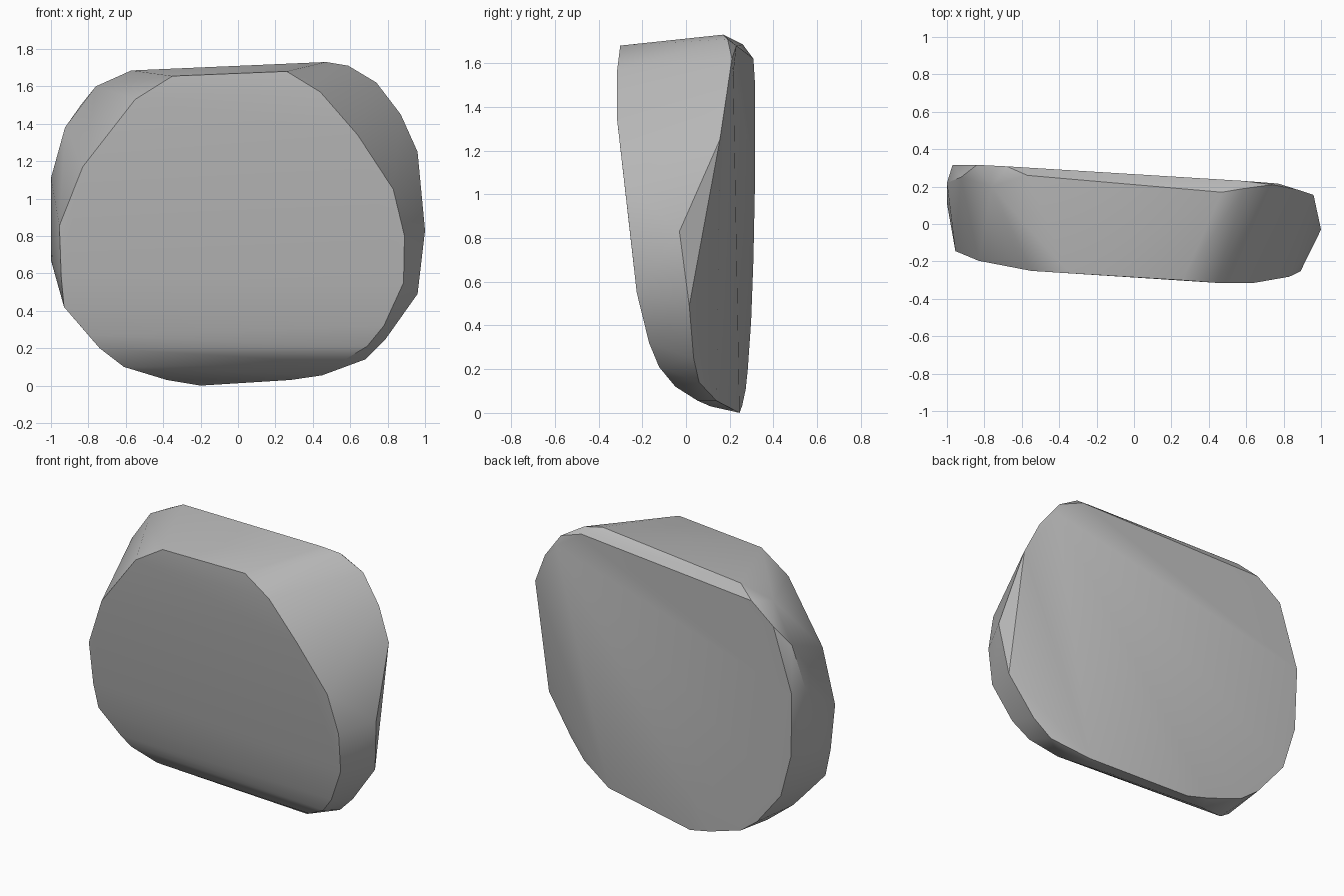
import bpy
import bmesh
import math

# Remove the default object
default_cube = bpy.data.objects.get("Cube")
if default_cube:
    bpy.data.objects.remove(default_cube, do_unlink=True)

# Front face leans forward with height: (height, depth) profile
FRONT_PROFILE = [(0, .2), (.03, .13), (.05, .09), (.12, -.015), (.21, -.08),
                 (.32, -.12), (.55, -.17), (.82, -.2), (1.05, -.23),
                 (1.34, -.275), (1.57, -.287), (1.7, -.284)]

# Sideways twist shared by the front and back faces
TWIST = -.0625


def front_depth(x, z):
    """Depth of the rounded front surface at a given place."""
    for (z0, y0), (z1, y1) in zip(FRONT_PROFILE, FRONT_PROFILE[1:]):
        if z0 <= z <= z1:
            return y0 + (y1 - y0) * (z - z0) / (z1 - z0) + TWIST * x
    return FRONT_PROFILE[-1][1] + TWIST * x


def back_depth(x, z):
    """Depth of the nearly flat back surface at a given place."""
    return .235 + TWIST * x + .019 * z


# Outline of the front face, clockwise from the top
front_outline = [(-.35, 1.655), (.26, 1.68), (.44, 1.57), (.64, 1.34), (.83, 1.05),
                 (.89, .8), (.885, .55), (.78, .32), (.69, .21), (.54, .12),
                 (.45, .055), (.28, .03), (-.38, .03), (-.61, .1), (-.74, .2),
                 (-.8, .27), (-.93, .42), (-.945, .58), (-.955, .855),
                 (-.83, 1.17), (-.55, 1.53)]

# Widest rim around the stone, with its own depth
rim = [(-.57, .26, 1.685), (.47, .17, 1.73), (.59, .19, 1.71), (.74, .21, 1.62),
       (.87, .185, 1.45), (.96, .155, 1.25), (1, -.03, .83), (.96, .015, .49),
       (.79, .035, .25), (.68, .06, .14), (.45, .14, .055), (-.2, .245, 0),
       (-1, .11, .67), (-1, .22, 1.11), (-.925, .25, 1.38), (-.76, .2, 1.6)]

# Outline of the back face
back_outline = [(-.68, 1.62), (.58, 1.68), (.77, 1.55), (-.35, .035), (-.58, .11),
                (-.7, .2), (-.88, .42), (-.96, .7), (-.97, 1.1), (-.84, 1.5)]

# Wrap the three outlines in one faceted skin
points = [(x, front_depth(x, z), z) for x, z in front_outline]
points += rim
points += [(x, back_depth(x, z), z) for x, z in back_outline]

bm = bmesh.new()
for point in points:
    bm.verts.new(point)
hull = bmesh.ops.convex_hull(bm, input=bm.verts)
unused = {v for v in hull["geom_interior"] + hull["geom_unused"]
          if isinstance(v, bmesh.types.BMVert)}
bmesh.ops.delete(bm, geom=list(unused), context="VERTS")
bmesh.ops.recalc_face_normals(bm, faces=bm.faces)

mesh = bpy.data.meshes.new("stone_slab")
bm.to_mesh(mesh)
bm.free()
stone_slab = bpy.data.objects.new("stone_slab", mesh)
bpy.context.collection.objects.link(stone_slab)

# Plain grey stone
stone_grey = bpy.data.materials.new("stone_grey")
stone_grey.use_nodes = True
colour = (.5, .5, .5, 1)
stone_grey.diffuse_color = colour
stone_grey.node_tree.nodes["Principled BSDF"].inputs["Base Color"].default_value = colour
mesh.materials.append(stone_grey)

# Soft shading with crisp outer edges
bpy.ops.object.select_all(action="DESELECT")
stone_slab.select_set(True)
bpy.context.view_layer.objects.active = stone_slab
bpy.ops.object.shade_smooth_by_angle(angle=math.radians(30))
